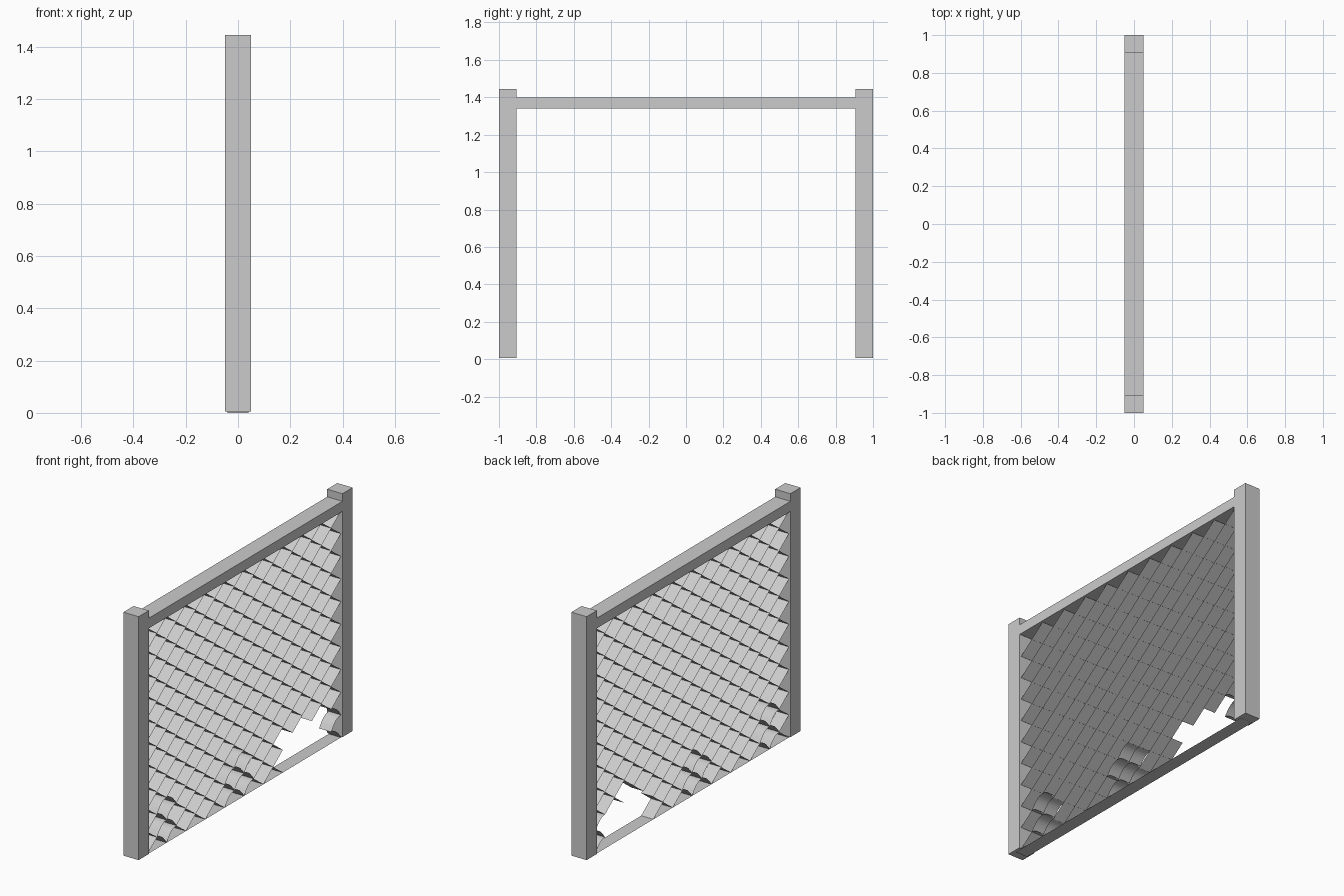
import bpy, bmesh, math

if "Cube" in bpy.data.objects:
    bpy.data.objects.remove(bpy.data.objects["Cube"])

W, H = 0.905, 1.34          # half width and height of the opening
D = 0.04                    # half depth of the mesh strips
NY, NZ = 20, 20             # half-cells across and up
DY, DZ = 2 * W / NY, H / NZ


def box(name, lo, hi):
    bm = bmesh.new()
    bmesh.ops.create_cube(bm, size=1)
    for v in bm.verts:
        v.co = [lo[i] + (v.co[i] + 0.5) * (hi[i] - lo[i]) for i in range(3)]
    return finish(name, bm)


def finish(name, bm):
    me = bpy.data.meshes.new(name)
    bm.to_mesh(me)
    bm.free()
    ob = bpy.data.objects.new(name, me)
    bpy.context.collection.objects.link(ob)
    return ob


# posts and top rail
box("left_post", (-0.05, -1, 0.005), (0.05, -W, 1.445))
box("right_post", (-0.05, W, 0.005), (0.05, 1, 1.445))
box("top_rail", (-0.05, -W, H), (0.05, W, 1.40))

# flat ground strip under the mesh
bm = bmesh.new()
bm.faces.new([bm.verts.new((x, y, 0)) for x, y in
              ((-D, -0.95), (D, -0.95), (D, 0.95), (-D, 0.95))])
finish("ground_strip", bm)


def in_hole(y, z):
    return 0.36 < y < 0.77 and z < 0.25 - 0.25 * abs(y - 0.57)


def is_bent(y, z):
    return any(math.hypot(y - cy, z - cz) < r for cy, cz, r in
               ((0.82, 0.12, 0.12), (-0.05, 0.12, 0.13), (-0.72, 0.12, 0.13)))


# diamond lattice of thin strips, torn open and bent near the ground
bm = bmesh.new()
for i in range(NY):
    for j in range(NZ):
        y0, z0 = -W + i * DY, j * DZ
        a, b = ((y0, z0), (y0 + DY, z0 + DZ))
        if (i + j) % 2:
            a, b = (y0, z0 + DZ), (y0 + DY, z0)
        my, mz = y0 + DY / 2, z0 + DZ / 2
        if in_hole(my, mz):
            continue
        bent = is_bent(my, mz)
        n = 8 if bent else 1
        bulge = 0.018 if bent else 0
        prev = None
        for k in range(n + 1):
            t = k / n
            y = a[0] + (b[0] - a[0]) * t
            z = a[1] + (b[1] - a[1]) * t + bulge * math.sin(math.pi * t)
            pair = [bm.verts.new((x, y, z)) for x in (-D, D)]
            if prev:
                bm.faces.new((prev[0], prev[1], pair[1], pair[0]))
            prev = pair
bmesh.ops.remove_doubles(bm, verts=bm.verts, dist=0.0005)
finish("diamond_mesh", bm)
